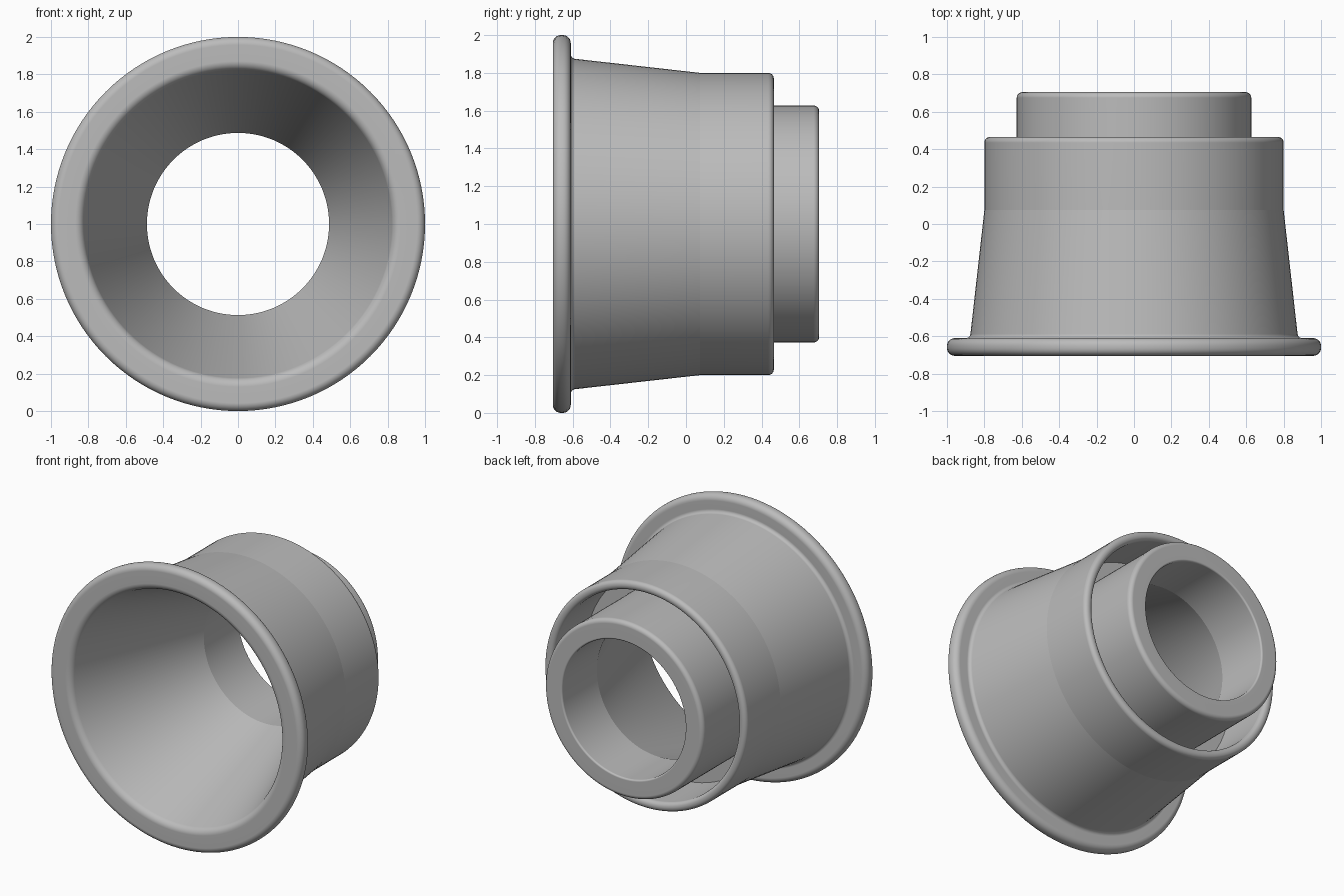
import bpy, bmesh, math
from mathutils import Vector

if "Cube" in bpy.data.objects:
    bpy.data.objects.remove(bpy.data.objects["Cube"], do_unlink=True)

SEGMENTS = 128
ARC_STEPS = 6
CENTRE_HEIGHT = 1.0

# Closed section of the body: (position along y, radius, corner rounding)
SECTION = [
    (-0.705, 0.835, 0.05),   # front mouth lip
    (-0.705, 1.0, 0.042),    # flange front edge
    (-0.61, 1.0, 0.042),     # flange rear edge
    (-0.61, 0.877, 0.025),   # flange root
    (0.075, 0.8, 0),         # taper meets straight sleeve
    (0.465, 0.8, 0.03),      # sleeve rim, outer
    (0.465, 0.735, 0.03),    # sleeve rim, inner
    (0.08, 0.735, 0),        # groove floor, outer
    (0.08, 0.627, 0),        # groove floor, inner
    (0.705, 0.627, 0.03),    # spigot rim, outer
    (0.705, 0.487, 0.012),   # spigot rim, inner
    (0.31, 0.487, 0),        # bore meets funnel
]


def rounded_section(section):
    """Return (point, is_sharp) pairs with each corner replaced by a tangent arc."""
    result = []
    for i, (y, r, radius) in enumerate(section):
        corner = Vector((y, r))
        if radius == 0:
            result.append((corner, True))
            continue
        a = (Vector(section[i - 1][:2]) - corner).normalized()
        b = (Vector(section[(i + 1) % len(section)][:2]) - corner).normalized()
        half = a.angle(b) / 2
        centre = corner + (a + b).normalized() * radius / math.sin(half)
        reach = radius / math.tan(half)
        start, end = corner + a * reach - centre, corner + b * reach - centre
        for step in range(ARC_STEPS + 1):
            t = step / ARC_STEPS
            sweep = math.pi - 2 * half
            spoke = (start * math.sin((1 - t) * sweep) + end * math.sin(t * sweep)) / math.sin(sweep)
            result.append((centre + spoke, False))
    return result


def revolve(name, section, material):
    """Spin a closed section about the y direction."""
    bm = bmesh.new()
    rings = []
    for point, sharp in rounded_section(section):
        ring = []
        for k in range(SEGMENTS):
            angle = math.tau * k / SEGMENTS
            ring.append(bm.verts.new((point.y * math.cos(angle), point.x,
                                      CENTRE_HEIGHT + point.y * math.sin(angle))))
        rings.append((ring, sharp))
    for i, (ring, sharp) in enumerate(rings):
        previous = rings[i - 1][0]
        for k in range(SEGMENTS):
            n = (k + 1) % SEGMENTS
            bm.faces.new((previous[k], previous[n], ring[n], ring[k])).smooth = True
    for ring, sharp in rings:
        if sharp:
            for k in range(SEGMENTS):
                bm.edges.get((ring[k - 1], ring[k])).smooth = False
    bmesh.ops.recalc_face_normals(bm, faces=bm.faces)
    mesh = bpy.data.meshes.new(name)
    bm.to_mesh(mesh)
    bm.free()
    mesh.materials.append(material)
    obj = bpy.data.objects.new(name, mesh)
    bpy.context.collection.objects.link(obj)
    # Keep broad faces flat beside the small rounded corners
    weighted = obj.modifiers.new("Weighted normals", "WEIGHTED_NORMAL")
    weighted.keep_sharp = True
    return obj


# Plain grey finish
grey = bpy.data.materials.new("light grey")
grey.use_nodes = True
colour = (0.5, 0.5, 0.5, 1)
grey.diffuse_color = colour
grey.node_tree.nodes["Principled BSDF"].inputs["Base Color"].default_value = colour

revolve("flanged_funnel_body", SECTION, grey)
